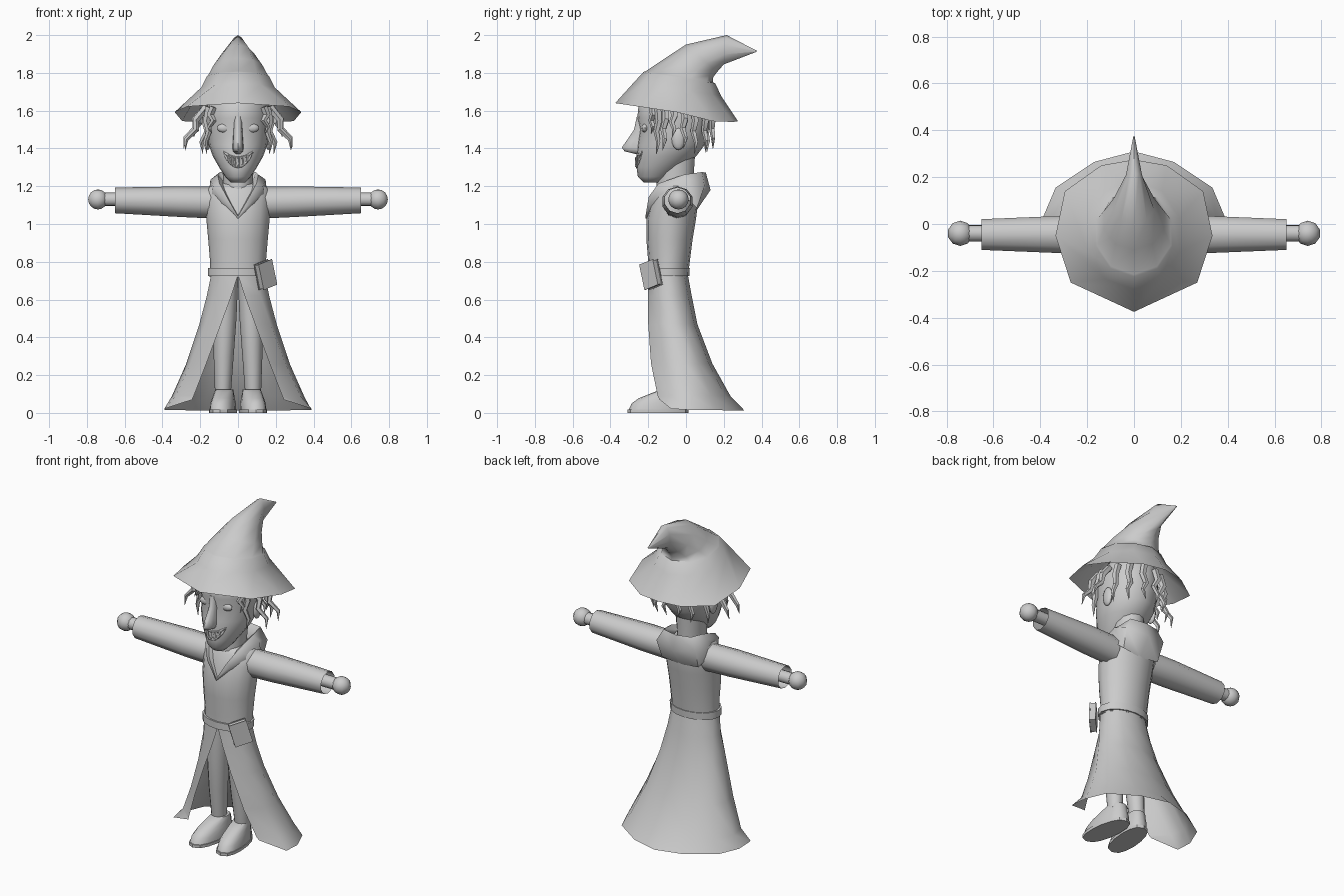
import bpy, bmesh, math, random
from mathutils import Vector, Matrix

if "Cube" in bpy.data.objects:
    bpy.data.objects.remove(bpy.data.objects["Cube"])

random.seed(4)
grey = bpy.data.materials.new("plain_grey")
grey.diffuse_color = (0.6, 0.6, 0.6, 1)
grey.use_nodes = True
grey.node_tree.nodes["Principled BSDF"].inputs["Base Color"].default_value = grey.diffuse_color


def finish(name, bm, angle=35):
    bmesh.ops.remove_doubles(bm, verts=bm.verts, dist=0.0002)
    bmesh.ops.recalc_face_normals(bm, faces=bm.faces)
    # open shells: make sure they face outwards
    mid = sum((v.co for v in bm.verts), Vector()) / len(bm.verts)
    if sum(f.normal.dot(f.calc_center_median() - mid) * f.calc_area() for f in bm.faces) < 0:
        bmesh.ops.reverse_faces(bm, faces=bm.faces)
    me = bpy.data.meshes.new(name)
    bm.to_mesh(me)
    bm.free()
    ob = bpy.data.objects.new(name, me)
    bpy.context.collection.objects.link(ob)
    me.materials.append(grey)
    bpy.ops.object.select_all(action='DESELECT')
    ob.select_set(True)
    bpy.context.view_layer.objects.active = ob
    bpy.ops.object.shade_smooth_by_angle(angle=math.radians(angle))
    return ob


def loft(name, rings, closed=True, cap=True, bm=None, **kw):
    """Skin a list of equally long point rows."""
    own = bm is None
    bm = bm or bmesh.new()
    vs = [[bm.verts.new(p) for p in r] for r in rings]
    n = len(vs[0])
    for a, b in zip(vs, vs[1:]):
        for i in range(n if closed else n - 1):
            j = (i + 1) % n
            bm.faces.new((a[i], a[j], b[j], b[i]))
    if cap and closed:
        bm.faces.new(vs[0])
        bm.faces.new(vs[-1])
    return finish(name, bm, **kw) if own else None


def oval(w, yf, yb, z, n=16):
    yc, r = (yf + yb) / 2, (yb - yf) / 2
    return [(w * math.sin(a), yc - r * math.cos(a), z)
            for a in (2 * math.pi * i / n for i in range(n))]


def ellipsoid(name, c, r, seg=12, rings=8):
    bm = bmesh.new()
    bmesh.ops.create_uvsphere(bm, u_segments=seg, v_segments=rings, radius=1,
                              matrix=Matrix.Translation(c) @ Matrix.Diagonal((*r, 1)))
    return finish(name, bm, angle=60)


def tube(bm, pts, radii, n=5):
    pts = [Vector(p) for p in pts]
    rings = []
    for i, (p, r) in enumerate(zip(pts, radii)):
        d = (pts[min(i + 1, len(pts) - 1)] - pts[max(i - 1, 0)]).normalized()
        u = d.cross(Vector((0.3, 1, 0.1))).normalized()
        v = d.cross(u)
        rings.append([p + r * (u * math.cos(t) + v * math.sin(t))
                      for t in (2 * math.pi * k / n for k in range(n))])
    loft("", rings, bm=bm)


def mirrored(pts):
    """Complete a row that runs from the middle, over +x, back to the middle."""
    return pts + [(-x, y, z) for x, y, z in pts[-2:0:-1]]


# hat: tilted brim, band edge and a crown bent backwards
brim = mirrored([(x, y, 1.64 - (y + .375) * .147 - drop) for x, y, drop in
                 ((0, -.375, 0), (.27, -.25, 0), (.335, -.05, 0), (.295, .14, .02),
                  (.14, .25, .008), (0, .275, 0))])


def hat_ring(w, yf, zf, yb, zb, n=10):
    out = []
    for i in range(n):
        a = 2 * math.pi * i / n
        t = (1 - math.cos(a)) / 2
        out.append((w * math.sin(a), yf + (yb - yf) * t, zf + (zb - zf) * t))
    return out


loft("hat", [brim, hat_ring(.205, -.28, 1.745, .185, 1.68), hat_ring(.172, -.225, 1.805, .155, 1.745),
             hat_ring(.166, -.215, 1.808, .143, 1.75), hat_ring(.135, -.11, 1.878, .143, 1.775),
             hat_ring(.092, 0, 1.95, .165, 1.805), hat_ring(.036, .215, 2.0, .2, 1.845),
             hat_ring(.003, .375, 1.917, .372, 1.911)], cap=False, angle=60)

# head
HEAD = [(1.22, .04, -.225, -.14), (1.25, .068, -.255, -.08), (1.30, .1, -.262, -.02),
        (1.36, .134, -.262, .055), (1.42, .155, -.258, .1), (1.50, .162, -.245, .12),
        (1.56, .165, -.258, .13), (1.64, .16, -.25, .13), (1.72, .11, -.17, .09)]
loft("head", [oval(w, f, b, z, 20) for z, w, f, b in HEAD], angle=60)


def face_y(x, z):
    for p, q in zip(HEAD, HEAD[1:]):
        if p[0] <= z <= q[0]:
            t = (z - p[0]) / (q[0] - p[0])
            w, f, b = (p[k] + (q[k] - p[k]) * t for k in (1, 2, 3))
            return (f + b) / 2 - (b - f) / 2 * math.sqrt(max(0, 1 - (x / w) ** 2))


# nose: rounded ridge down to a long tip
loft("nose", [[(w * math.sin(a), -.235 + (y + .235) * math.cos(a), z)
               for a in (math.pi * (k / 6 - .5) for k in range(7))]
              for z, w, y in ((1.57, .022, -.26), (1.5, .024, -.275), (1.44, .028, -.315),
                              (1.405, .031, -.34), (1.385, .028, -.325), (1.37, .014, -.266))], angle=60)

# eyelids and ears
for s, side in ((-1, "left"), (1, "right")):
    ellipsoid(side + "_eyelid", (s * .07, face_y(.07, 1.51) + .012, 1.508), (.042, .017, .024))
    ellipsoid(side + "_ear", (s * .16, -.04, 1.45), (.018, .036, .058), 10, 8)

# grinning mouth: two lips and two rows of pointed teeth
lips, teeth = bmesh.new(), bmesh.new()
for mid in (1.35, 1.302):
    arc = []
    for i in range(9):
        x = -.08 + .02 * i
        z = mid + (1.385 - mid) * (x / .08) ** 2
        arc.append((x, face_y(x, z) + .002, z))
    tube(lips, arc, [.003] + [.007] * 7 + [.003], 6)
for up in (1, -1):
    for i in range(6):
        x = -.05 + .02 * i
        k = (x / .08) ** 2
        top, low = 1.35 + .035 * k, 1.302 + .083 * k
        z0, z1 = (top, low + .006) if up > 0 else (low, (top + low) / 2)
        tube(teeth, [(x, face_y(x, z0), z0), (x, face_y(x, z1) - .004, z1)], (.01, .004), 4)
finish("lips", lips, angle=60)
finish("teeth", teeth)

# hair strands: angle from the front, outward flare, length
hair = bmesh.new()
for s in (-1, 1):
    for deg, flare, length in ((50, .02, .14), (63, .02, .25), (74, .12, .23), (88, .06, .16),
                               (104, .12, .22), (122, .05, .25), (143, .035, .24), (165, .03, .22)):
        a = math.radians(deg + random.uniform(-3, 3))
        x, y = s * .175 * math.sin(a), -.055 - .195 * math.cos(a)
        pts = []
        for t, out, kink in ((0, 0, 0), (.3, .45, .014), (.52, .5, -.014), (.75, .9, .012), (1, 1, -.012)):
            pts.append((x + s * flare * out * math.sin(a) + s * kink * abs(math.cos(a)),
                        y - .3 * flare * out * math.cos(a) + .5 * kink * math.sin(a), 1.62 - length * t))
        tube(hair, pts, (.02, .019, .016, .012, .001))
finish("hair", hair, angle=45)

# neck
loft("neck", [oval(.08, -.16, .035, 1.1, 12), oval(.08, -.155, .04, 1.25, 12),
              oval(.09, -.15, .05, 1.4, 12)], angle=50)

# coat torso
loft("coat_torso", [oval(w, f, b, z) for z, w, f, b in
                    ((.72, .15, -.2, .01), (.8, .148, -.2, .02), (.92, .158, -.21, .035),
                     (1.02, .167, -.21, .052), (1.12, .174, -.187, .065), (1.18, .172, -.16, .06),
                     (1.205, .14, -.145, .05), (1.22, .06, -.12, .02))], angle=50)

# coat skirt, split at the front: height, half width, front, widest line, back, half gap
skirt = []
for z, w, yf, yc, yb, gap in ((.73, .15, -.2, -.095, .01, 0), (.62, .168, -.2, -.085, .03, .035),
                              (.47, .205, -.2, -.06, .06, .09), (.26, .275, -.185, -.02, .14, .168),
                              (.09, .352, -.15, 0, .235, .234)):
    a0 = math.asin(gap / w)
    row = []
    for i in range(11):
        a = a0 + (2 * math.pi - 2 * a0) * i / 10
        c = math.cos(a)
        y = yc + (yf - yc) * c / math.cos(a0) if c > 0 else yc - (yb - yc) * c
        row.append((w * math.sin(a), y, z))
    skirt.append(row)
# hem flaring into pointed front corners
hem = [(.243, -.14, .07), (.39, -.08, .022), (.388, .03, .015), (.335, .155, .015),
       (.17, .265, .012), (0, .31, .012)]
skirt.append(hem + [(-x, y, z) for x, y, z in hem[-2::-1]])
loft("coat_skirt", skirt, closed=False, angle=60)

# hood lying on the shoulders, its edges forming a v on the chest
side = [[(0, -.205, 1.045), (0, -.215, 1.04), (0, -.215, 1.03), (0, -.2, 1.025)],
        [(.05, -.16, 1.14), (.06, -.197, 1.145), (.08, -.19, 1.125), (.088, -.168, 1.11)],
        [(.08, -.12, 1.21), (.098, -.145, 1.215), (.132, -.135, 1.2), (.138, -.12, 1.16)],
        [(.08, -.03, 1.23), (.108, -.01, 1.262), (.146, 0, 1.235), (.158, .01, 1.13)],
        [(.07, .02, 1.22), (.095, .085, 1.275), (.135, .098, 1.2), (.125, .058, 1.085)],
        [(0, .035, 1.21), (0, .105, 1.272), (0, .13, 1.18), (0, .055, 1.07)]]
other = [[(-x, y, z) for x, y, z in r] for r in side[-2::-1]]
loft("hood", side + other, cap=False, angle=65)

# sleeves, wrists and hands
for s, nm in ((-1, "left"), (1, "right")):
    rows = []
    for x, cz, ry, rz in ((.13, 1.113, .08, .084), (.3, 1.118, .084, .081), (.65, 1.125, .069, .068)):
        rows.append([(s * x, -.045 + ry * math.cos(t), cz + rz * math.sin(t))
                     for t in (math.pi * (k + .5) / 5 for k in range(10))])
    loft(nm + "_sleeve", rows, cap=False, angle=60)
    wrist = bmesh.new()
    tube(wrist, [(s * .5, -.04, 1.13), (s * .71, -.04, 1.13)], (.036, .036), 10)
    finish(nm + "_wrist", wrist, angle=50)
    ellipsoid(nm + "_hand", (s * .742, -.04, 1.13), (.054, .054, .053), 10, 8)

    # legs and shoes
    loft(nm + "_trouser_leg", [[(s * cx + r * math.cos(t), cy + 1.1 * r * math.sin(t), z)
                                for t in (math.pi * k / 6 for k in range(12))]
                               for z, cx, cy, r in ((.1, .08, -.07, .042), (.3, .076, -.085, .053),
                                                    (.5, .07, -.095, .062), (.72, .065, -.095, .066))],
         angle=50)

    def shoe_row(w, yf, yb, z):
        return [(s * .08 + math.copysign(abs(x / w) ** .75, x) * w - s * (y + .15) * .1, y, z)
                for x, y, _ in oval(w, yf, yb, z, 14)]
    loft(nm + "_sole", [shoe_row(.072, -.31, .012, 0), shoe_row(.072, -.31, .012, .018)])
    loft(nm + "_shoe", [shoe_row(*r) for r in ((.068, -.303, .005, .018), (.066, -.288, .005, .05),
                                               (.058, -.25, 0, .078), (.051, -.17, -.005, .11),
                                               (.046, -.13, -.012, .125))], angle=50)

# belt
loft("belt", [oval(w, f, b, z) for z, w, f, b in
              ((.725, .145, -.195, .005), (.725, .16, -.21, .018), (.768, .16, -.21, .02),
               (.768, .14, -.195, .005))], angle=40)

# book hanging from the belt
book = bmesh.new()
pose = (Matrix.Translation((.145, -.185, .732)) @ Matrix.Rotation(math.radians(45), 4, 'Z')
        @ Matrix.Rotation(math.radians(-16), 4, 'Y'))
for shift, size in ((0, (.098, .026, .132)), (.016, (.105, .006, .14)), (-.016, (.105, .006, .14))):
    bmesh.ops.create_cube(book, size=1, matrix=pose @ Matrix.Translation((0, shift, 0))
                          @ Matrix.Diagonal((*size, 1)))
finish("belt_book", book)
